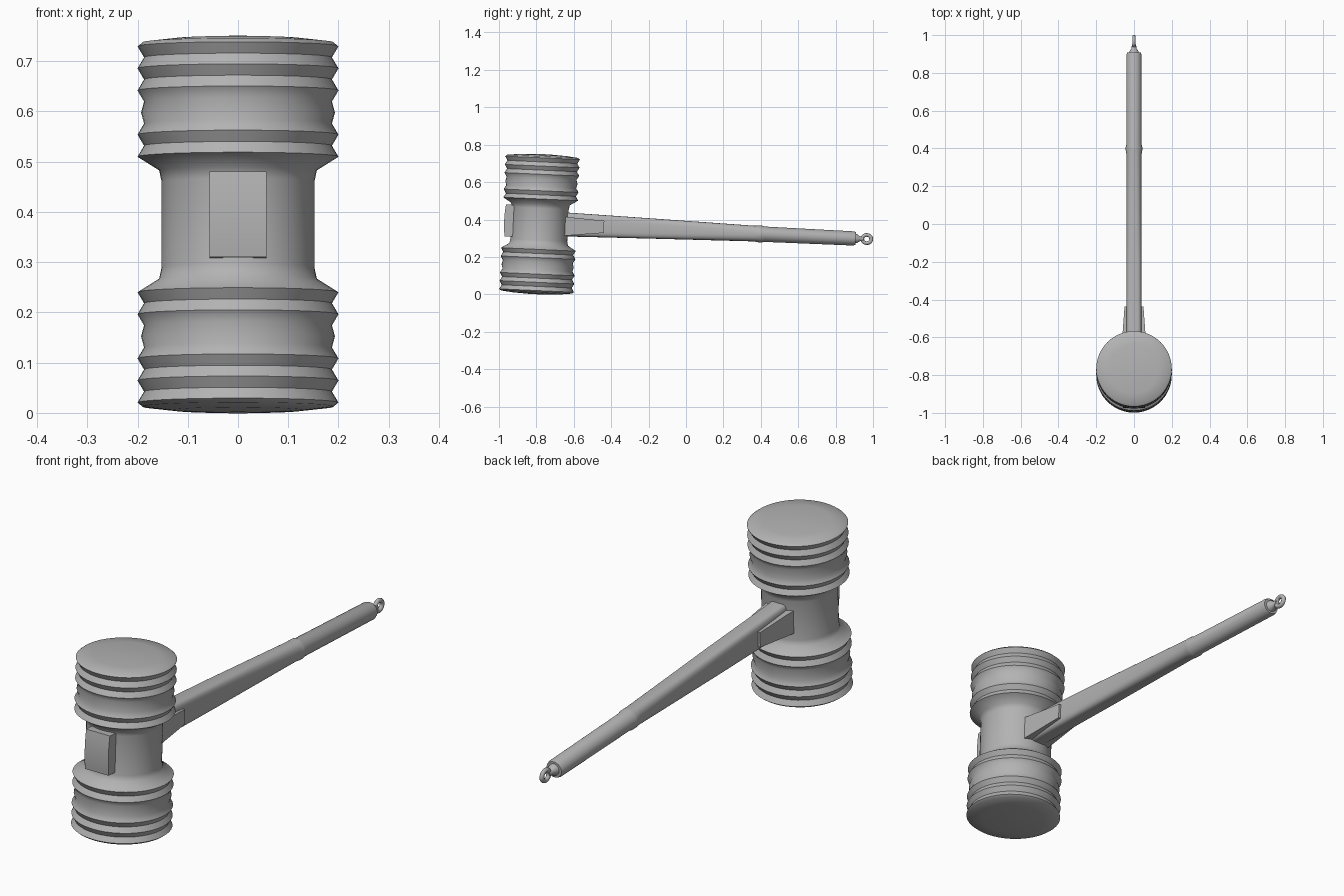
import bpy, bmesh, math
from mathutils import Matrix, Vector

if "Cube" in bpy.data.objects:
    bpy.data.objects.remove(bpy.data.objects["Cube"])

# Whole tool leans slightly: head centre is the local origin
PLACE = Matrix.Translation((0, -0.783, 0.375)) @ Matrix.Rotation(math.radians(-2.6), 4, 'X')

grey = bpy.data.materials.new("plain_grey")
grey.use_nodes = True
colour = (0.45, 0.45, 0.45, 1)
grey.diffuse_color = colour
grey.node_tree.nodes["Principled BSDF"].inputs["Base Color"].default_value = colour


def finish(name, bm, angle=40):
    bmesh.ops.recalc_face_normals(bm, faces=bm.faces)
    bm.transform(PLACE)
    mesh = bpy.data.meshes.new(name)
    bm.to_mesh(mesh)
    bm.free()
    mesh.materials.append(grey)
    obj = bpy.data.objects.new(name, mesh)
    bpy.context.collection.objects.link(obj)
    bpy.ops.object.select_all(action='DESELECT')
    obj.select_set(True)
    bpy.context.view_layer.objects.active = obj
    bpy.ops.object.shade_smooth_by_angle(angle=math.radians(angle))
    return obj


def loft(name, rings, angle=40):
    """Skin a list of point rings and cap both ends."""
    bm = bmesh.new()
    loops = [[bm.verts.new(p) for p in ring] for ring in rings]
    n = len(loops[0])
    for a, b in zip(loops, loops[1:]):
        for i in range(n):
            j = (i + 1) % n
            bm.faces.new((a[i], a[j], b[j], b[i]))
    bm.faces.new(loops[0])
    bm.faces.new(loops[-1])
    return finish(name, bm, angle)


def turns(n):
    return [2 * math.pi * i / n for i in range(n)]


# Head: waist, flared shoulders, bellows ribs and domed caps
half = [(0.0, 0.152), (0.085, 0.152), (0.108, 0.157)]
RIBS, FIRST, STEP = 6, 0.135, 0.044
for k in range(RIBS):
    z = FIRST + k * STEP
    half.append((z, 0.193 if k == 2 else 0.2))
    if k < RIBS - 1:
        half.append((z + STEP / 2, 0.187))
half += [(0.363, 0.19), (0.37, 0.13), (0.375, 0.03)]
profile = [(-z, r) for z, r in reversed(half[1:])] + half
loft("hammer_head", [[(r * math.cos(t), r * math.sin(t), z) for t in turns(48)]
                     for z, r in profile], 60)

# Handle: boxy at the head, round at the grip, with a slim ridge between


def handle_ring(d, w, h, z, power):
    ring = []
    for t in turns(32):
        c, s = math.cos(t), math.sin(t)
        ring.append((w * math.copysign(abs(c) ** (2 / power), c), d,
                     z + h * math.copysign(abs(s) ** (2 / power), s)))
    return ring


sections = [(0.1, 0.04, 0.065, 0.005, 5), (0.6, 0.04, 0.054, 0.004, 4),
            (1.15, 0.04, 0.042, 0.002, 2.3), (1.175, 0.044, 0.045, 0.001, 2),
            (1.19, 0.044, 0.045, 0.001, 2), (1.205, 0.04, 0.041, 0.001, 2),
            (1.68, 0.04, 0.038, 0, 2), (1.692, 0.036, 0.034, 0, 2)]
loft("handle", [handle_ring(*s) for s in sections])

# Hanging loop at the end of the handle
stem = [(1.685, 0.026), (1.7, 0.024), (1.712, 0.014), (1.735, 0.011)]
loft("loop_stem", [handle_ring(d, r, r, 0, 2) for d, r in stem])
bm = bmesh.new()
major, minor, n, m = 0.022, 0.0095, 24, 10
grid = [[bm.verts.new((minor * math.sin(b),
                       1.751 + 1.1 * (major + minor * math.cos(b)) * math.cos(a),
                       (major + minor * math.cos(b)) * math.sin(a)))
         for b in turns(m)] for a in turns(n)]
for i in range(n):
    for j in range(m):
        a, b = grid[i], grid[(i + 1) % n]
        bm.faces.new((a[j], b[j], b[(j + 1) % m], a[(j + 1) % m]))
finish("hanging_loop", bm)


# Wedges on both sides of the handle where it meets the head
for side, name in ((1, "left_wedge"), (-1, "right_wedge")):
    rings = []
    for d, x, low, high in ((0.1, 0.068, -0.06, 0.047), (0.345, 0.05, -0.031, 0.034)):
        rings.append([(side * 0.03, d, low), (side * x, d, low),
                      (side * x, d, high), (side * 0.03, d, high)])
    loft(name, rings, 30)

# Gently bowed block on the front of the waist
rings = []
for k in range(9):
    u = k / 4 - 1
    front = -0.19 + 0.006 * u * u
    z = 0.012 + 0.085 * u
    rings.append([(-0.057, -0.135, z), (0.057, -0.135, z),
                  (0.057, front, z), (-0.057, front, z)])
loft("front_block", rings, 30)
